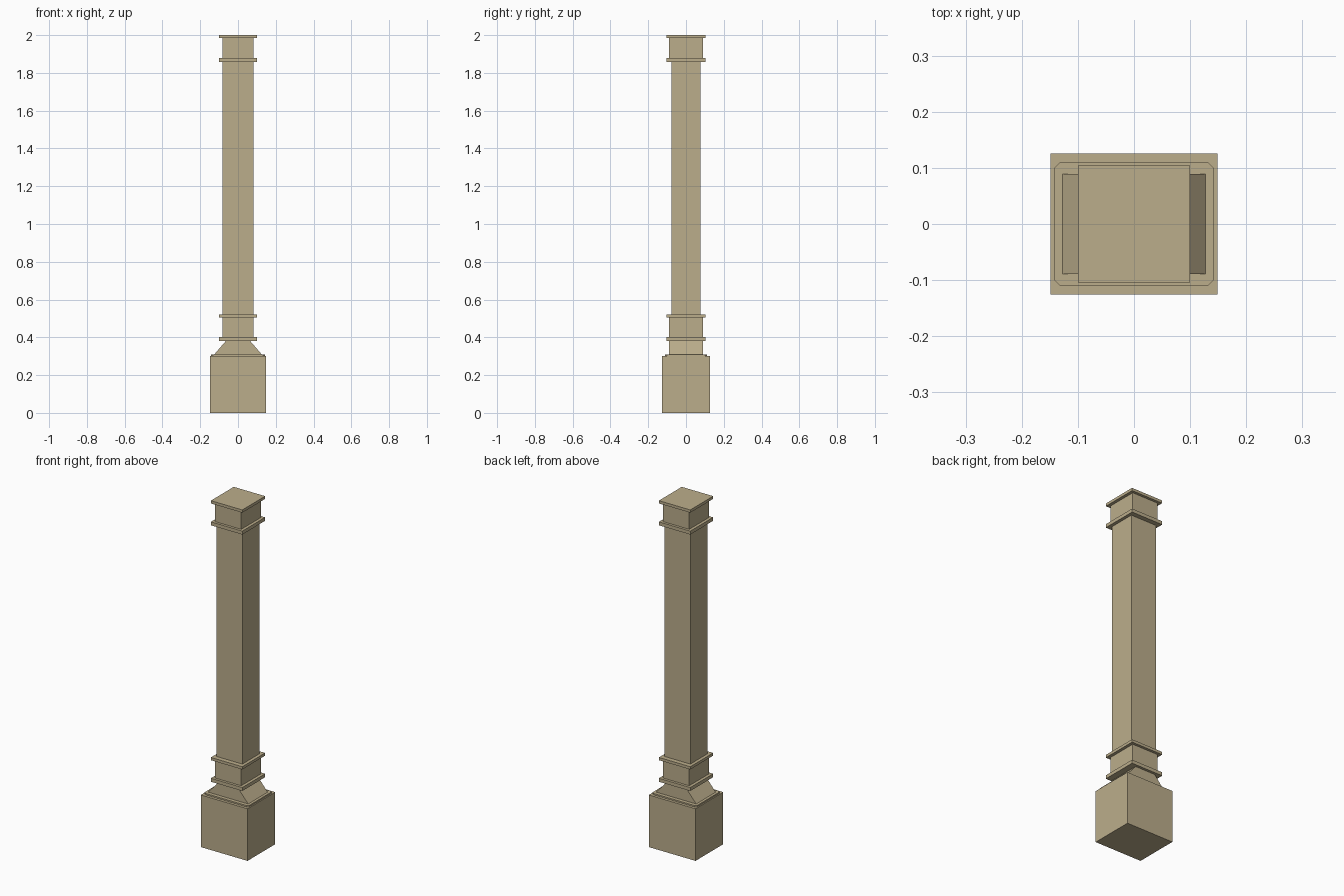
import bpy, bmesh

if "Cube" in bpy.data.objects:
    bpy.data.objects.remove(bpy.data.objects["Cube"])

stone = bpy.data.materials.new("tan_stone")
stone.diffuse_color = (0.50, 0.42, 0.26, 1)
stone.use_nodes = True
stone.node_tree.nodes["Principled BSDF"].inputs["Base Color"].default_value = stone.diffuse_color


def prism(name, bottom, top, z0, z1):
    """Solid lofted between two matching xy outlines."""
    bm = bmesh.new()
    low = [bm.verts.new((x, y, z0)) for x, y in bottom]
    high = [bm.verts.new((x, y, z1)) for x, y in top]
    n = len(low)
    bm.faces.new(low[::-1])
    bm.faces.new(high)
    for i in range(n):
        j = (i + 1) % n
        bm.faces.new((low[i], low[j], high[j], high[i]))
    mesh = bpy.data.meshes.new(name)
    bm.to_mesh(mesh)
    bm.free()
    mesh.materials.append(stone)
    obj = bpy.data.objects.new(name, mesh)
    bpy.context.collection.objects.link(obj)
    return obj


def rect(hx, hy):
    return [(-hx, -hy), (hx, -hy), (hx, hy), (-hx, hy)]


def chamfered(hx, hy, c):
    return [(-hx + c, -hy), (hx - c, -hy), (hx, -hy + c), (hx, hy - c),
            (hx - c, hy), (-hx + c, hy), (-hx, hy - c), (-hx, -hy + c)]


def block(name, hx, hy, z0, z1):
    return prism(name, rect(hx, hy), rect(hx, hy), z0, z1)


# Base block and the thin cut-corner slab on it
block("base_block", 0.149, 0.126, 0.0, 0.30)
slab = chamfered(0.142, 0.11, 0.01)
prism("base_slab", slab, slab, 0.30, 0.308)

# Foot sloping in on the left and right only
prism("sloped_foot", rect(0.127, 0.089), rect(0.064, 0.089), 0.308, 0.381)

# Shaft with the thicker collars at both ends
block("lower_collar", 0.083, 0.089, 0.401, 0.505)
block("shaft", 0.082, 0.077, 0.521, 1.858)
block("upper_collar", 0.083, 0.089, 1.878, 1.984)

# Projecting flat bands
bands = {"foot_band": (0.381, 0.401), "lower_band": (0.505, 0.521),
         "upper_band": (1.858, 1.878), "top_cap": (1.984, 2.0)}
for name, (z0, z1) in bands.items():
    block(name, 0.1, 0.104, z0, z1)
